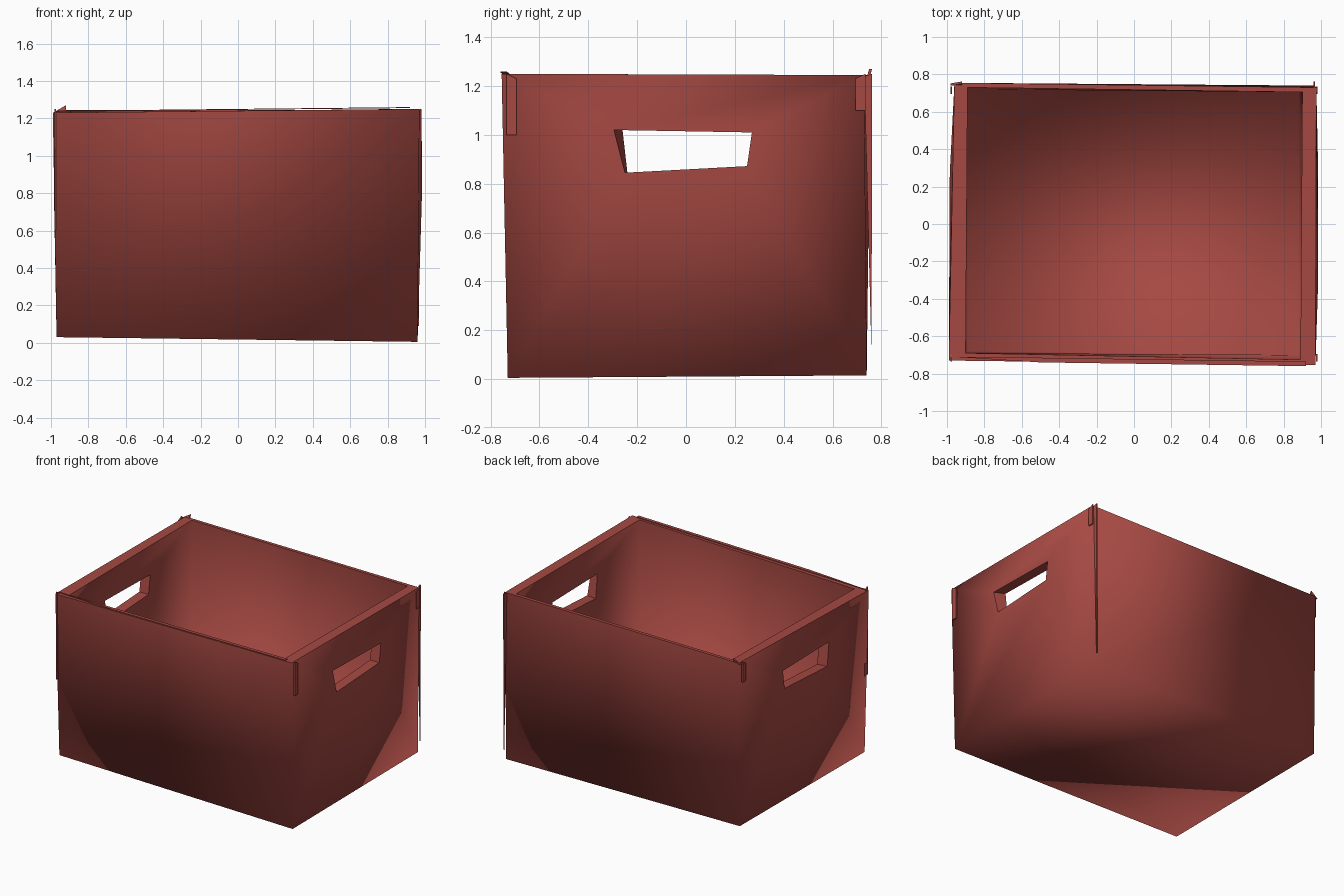
import bpy
import bmesh
from mathutils import Vector

cube = bpy.data.objects.get("Cube")
if cube:
    bpy.data.objects.remove(cube, do_unlink=True)

red = bpy.data.materials.new("brick red")
red.use_nodes = True
red.diffuse_color = (0.38, 0.066, 0.055, 1)
red.node_tree.nodes["Principled BSDF"].inputs["Base Color"].default_value = red.diffuse_color


def finish(bm, name, smooth):
    """Turn a bmesh into a named red object."""
    mesh = bpy.data.meshes.new(name)
    for face in bm.faces:
        face.smooth = smooth
    bm.to_mesh(mesh)
    bm.free()
    mesh.materials.append(red)
    obj = bpy.data.objects.new(name, mesh)
    bpy.context.collection.objects.link(obj)
    return obj


def skin(name, base, top, holes, inward):
    """Four walls and a floor in one smooth sheet, with a hand hole in each end."""
    bm = bmesh.new()
    b = [bm.verts.new(p) for p in base]
    t = [bm.verts.new(p) for p in top]
    faces = [b[::-1]]
    for i in range(4):
        j = (i + 1) % 4
        wall = [b[i], b[j], t[j], t[i]]
        if i % 2 == 0:
            faces.append(wall)
        else:
            ring = [bm.verts.new(p) for p in holes[i // 2]]
            for k in range(4):
                m = (k + 1) % 4
                faces.append([wall[k], wall[m], ring[m], ring[k]])
    for f in faces:
        bm.faces.new(f[::-1] if inward else f)
    return finish(bm, name, True)


def bridge(name, loop_a, loop_b):
    """Flat strip joining two closed loops of equal length."""
    bm = bmesh.new()
    a = [bm.verts.new(p) for p in loop_a]
    b = [bm.verts.new(p) for p in loop_b]
    for i in range(len(a)):
        j = (i + 1) % len(a)
        bm.faces.new((a[i], a[j], b[j], b[i]))
    return finish(bm, name, False)


def plate(name, points, offset):
    """Thin solid plate from an outline and a thickness vector."""
    bm = bmesh.new()
    face = bm.faces.new([bm.verts.new(p) for p in points])
    back = bmesh.ops.extrude_face_region(bm, geom=[face])
    moved = [v for v in back["geom"] if isinstance(v, bmesh.types.BMVert)]
    bmesh.ops.translate(bm, verts=moved, vec=Vector(offset))
    bmesh.ops.recalc_face_normals(bm, faces=bm.faces)
    return finish(bm, name, False)


# Corner order: front right, front left, back left, back right
outer_base = [(-.97, -.71, .03), (.96, -.73, .005), (.96, .74, .015), (-.96, .74, .03)]
outer_top = [(-.99, -.73, 1.23), (.97, -.755, 1.25), (.975, .73, 1.245), (-.96, .755, 1.245)]
inner_base = [(-.89, -.68, .045), (.88, -.70, .03), (.88, .71, .035), (-.89, .72, .045)]
inner_top = [(-.90, -.69, 1.23), (.89, -.725, 1.25), (.90, .705, 1.245), (-.89, .73, 1.245)]


def hole(x, left_low, left_high):
    pts = [(left_low, .845), (.25, .872), (.27, 1.01), (left_high, 1.02)]
    loop = [(x, y, z) for y, z in pts]
    # The far end runs the other way round, starting at its back corner
    return loop if x > 0 else [loop[k] for k in (1, 0, 3, 2)]


outer_holes = [hole(.985, -.25, -.295), hole(-.985, -.25, -.27)]
inner_holes = [hole(.91, -.24, -.26), hole(-.91, -.24, -.26)]

# Box body
skin("outer_shell", outer_base, outer_top, outer_holes, False)
skin("inner_lining", inner_base, inner_top, inner_holes, True)
bridge("top_rim", outer_top, inner_top)
for side, o, i in zip(("left", "right"), outer_holes, inner_holes):
    bridge(side + "_handle_hole_edge", o, i)

# Folded tabs wrapped round the vertical corners at each end
for side, s in (("left", 1), ("right", -1)):
    for end, e, low in (("front", -1, 1.0), ("back", 1, 1.1)):
        if side == "right" and end == "front":
            low = .6
        x, y = s * .972, e * .735
        plate(f"{side}_{end}_corner_tab",
              [(x, y, low), (x, y - e * .04, low), (x, y - e * .04, 1.23), (x, y, 1.25)],
              (s * .009, 0, 0))

# Slivers of board standing proud of the back corners
plate("left_back_corner_fin", [(.96, .73, 1.24), (.96, .762, 1.25), (.96, .76, .09)], (.008, 0, 0))
plate("right_back_corner_peak", [(-.98, .74, 1.235), (-.92, .74, 1.235), (-.92, .75, 1.27)], (0, .012, 0))

# Low lip along the front rim
plate("front_rim_lip", [(-.97, -.71, 1.235), (-.5, -.74, 1.24), (.92, -.76, 1.255), (.92, -.735, 1.255), (-.5, -.715, 1.24)],
      (0, 0, .005))
